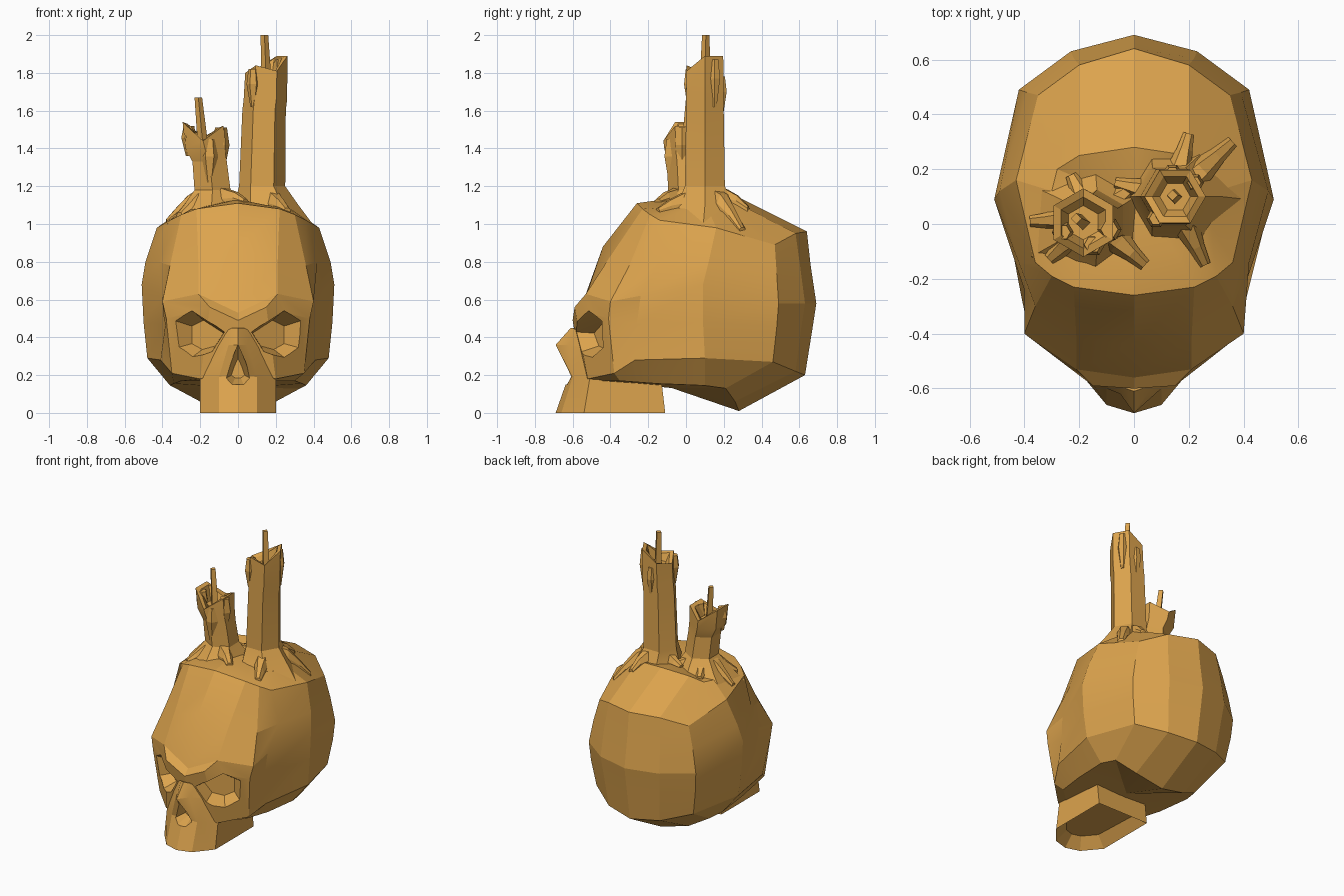
import bpy, bmesh
from math import sin, cos, pi, radians
from mathutils import Vector
from mathutils.bvhtree import BVHTree

if "Cube" in bpy.data.objects:
    bpy.data.objects.remove(bpy.data.objects["Cube"])

COLOUR = (0.72, 0.37, 0.075, 1)
wax_bone = bpy.data.materials.new("warm_ochre")
wax_bone.use_nodes = True
wax_bone.diffuse_color = COLOUR
shader = wax_bone.node_tree.nodes["Principled BSDF"]
shader.inputs["Base Color"].default_value = COLOUR
shader.inputs["Roughness"].default_value = 0.8


def activate(obj):
    bpy.ops.object.select_all(action="DESELECT")
    obj.select_set(True)
    bpy.context.view_layer.objects.active = obj


def finish(bm, name):
    bmesh.ops.recalc_face_normals(bm, faces=bm.faces)
    mesh = bpy.data.meshes.new(name)
    bm.to_mesh(mesh)
    bm.free()
    mesh.materials.append(wax_bone)
    obj = bpy.data.objects.new(name, mesh)
    bpy.context.collection.objects.link(obj)
    return obj


def loft(rings):
    """Skin closed rings of equal length; returns the mesh and its two caps."""
    bm = bmesh.new()
    rows = [[bm.verts.new(p) for p in ring] for ring in rings]
    n = len(rows[0])
    for a, b in zip(rows, rows[1:]):
        for i in range(n):
            j = (i + 1) % n
            bm.faces.new((a[i], a[j], b[j], b[i]))
    caps = [bm.faces.new(rows[0]), bm.faces.new(rows[-1])]
    bmesh.ops.recalc_face_normals(bm, faces=bm.faces)
    return bm, caps


def mirrored(half):
    return half + [(-x, y, z) for x, y, z in reversed(half) if x > 0]


def smooth(obj, angle):
    activate(obj)
    bpy.ops.object.shade_smooth_by_angle(angle=radians(angle))


# Cranium: half rings from the back centre round the left side to the front
crown = [(0, .28, 1.14), (.2, .25, 1.12), (.28, .2, 1.08), (.3, .12, 1.07),
         (.28, 0, 1.08), (.22, -.08, 1.09), (.15, -.1, 1.1), (0, -.12, 1.13)]
crown_edge = [(0, .64, .96), (.2, .58, .95), (.35, .47, .89), (.43, .16, .98),
              (.36, -.14, 1.02), (.3, -.19, 1.05), (.22, -.23, 1.08), (0, -.26, 1.11)]
forehead = [(0, .66, .78), (.22, .605, .77), (.39, .48, .74), (.49, .12, .8),
            (.42, -.14, .8), (.36, -.3, .78), (.21, -.42, .8), (0, -.44, .88)]
brow_top = [(0, .69, .58), (.23, .63, .58), (.42, .49, .58), (.51, .09, .68),
            (.4, -.24, .62), (.4, -.4, .59), (.21, -.53, .63), (0, -.56, .53)]
brow = [(0, .67, .45), (.22, .61, .45), (.41, .48, .45), (.5, .09, .48),
        (.39, -.26, .47), (.38, -.41, .5), (.15, -.59, .56), (0, -.6, .49)]
cheek = [(0, .63, .2), (.2, .58, .22), (.38, .46, .27), (.48, .1, .29),
         (.41, -.27, .28), (.35, -.38, .21), (.2, -.52, .18), (0, -.56, .25)]
base = [(0, .28, .01), (.2, .26, .06), (.33, .21, .13), (.36, .1, .145),
        (.34, -.15, .155), (.3, -.35, .17), (.18, -.46, .17), (0, -.46, .18)]
bm, caps = loft([mirrored(r) for r in
                 (crown, crown_edge, forehead, brow_top, brow, cheek, base)])
bmesh.ops.poke(bm, faces=caps)
surface = BVHTree.FromBMesh(bm)
cranium = finish(bm, "cranium")

# Upper jaw and nose bridge, hollow underneath
jaw_foot = [(.2, -.11, 0), (.2, -.54, 0), (.1, -.66, 0), (0, -.69, 0)]
jaw_top = [(.2, -.13, .17), (.2, -.51, .18), (.1, -.6, .19), (0, -.62, .2)]
nose_tip = [(.13, -.3, .33), (.13, -.54, .34), (.05, -.62, .36), (0, -.69, .36)]
nose_root = [(.07, -.3, .43), (.07, -.57, .43), (.03, -.6, .45), (0, -.61, .45)]
bm, caps = loft([mirrored(r) for r in (jaw_foot, jaw_top, nose_tip, nose_root)])
bmesh.ops.inset_region(bm, faces=[caps[0]], thickness=.07)
bmesh.ops.translate(bm, verts=caps[0].verts, vec=(0, 0, .07))
jaw = finish(bm, "upper_jaw")


# Tapered cutters for the sockets and the nose opening
def cutter(name, outline, centre, normal, out, depth, spread, shrink):
    c, n = Vector(centre), Vector(normal).normalized()
    plane = []
    for x, z in outline:
        y = c.y - (x - c.x) * n.x / n.y
        plane.append(Vector((x, y, z)))
    rings = [[c + (p - c) * s + n * d for p in plane]
             for s, d in ((spread, out), (1, 0), (shrink, -depth))]
    obj = finish(loft(rings)[0], name)
    obj.hide_render = True
    return obj


eye = [(.07, .43), (.24, .54), (.34, .49), (.34, .34), (.25, .29), (.14, .32)]
nostril = [(0, .36), (.04, .27), (.07, .18), (.03, .15),
           (-.03, .15), (-.07, .18), (-.04, .27)]
cutters = [cutter("nose_cutter", nostril, (0, -.63, .22), (0, -1, 0), .15, .09, 1, .5)]
for side in (1, -1):
    cutters.append(cutter("eye_cutter", [(side * x, z) for x, z in eye],
                          (side * .22, -.52, .41), (side * .5, -.87, 0),
                          .15, .1, 1.15, .62))
for target in (cranium, jaw):
    activate(target)
    for c in cutters:
        mod = target.modifiers.new("opening", "BOOLEAN")
        mod.operation, mod.solver, mod.object = "DIFFERENCE", "EXACT", c
        bpy.ops.object.modifier_apply(modifier=mod.name)
    smooth(target, 16)
for c in cutters:
    bpy.data.objects.remove(c)


# Candles: six-sided stems with a ragged, hollow rim and a bent wick
def hexagon(x, y, z, r, turn, ragged=(0,) * 6):
    return [(x + r * cos(turn + i * pi / 3), y + r * sin(turn + i * pi / 3), z + h)
            for i, h in enumerate(ragged)]


def candle(name, stem, turn, ragged, wick_tip):
    rings = [hexagon(*s, turn) for s in stem[:-1]]
    x, y, z, r = stem[-1]
    rings.append(hexagon(x, y, z, r, turn, ragged))
    rings.append(hexagon(x, y, z - .01, r * .75, turn, ragged))
    rings.append(hexagon(x, y, z - .05, r * .5, turn))
    smooth(finish(loft(rings)[0], name), 15)
    wick = [[(p[0] + s * a, p[1] + s * b, p[2])
             for a, b in ((1, 0), (0, 1), (-1, 0), (0, -1))]
            for p, s in (((x, y, z - .07), .028), (wick_tip, .02))]
    finish(loft(wick)[0], name + "_wick")


def ground(x, y):
    return surface.ray_cast(Vector((x, y, 3)), Vector((0, 0, -1)))[0].z


# Wax runs: flat-topped tapering ridges that follow the cranium outwards
def wax_run(start, end):
    a, b = Vector(start), Vector(end)
    across = (b - a).orthogonal().normalized()
    rings = []
    for t, width, height in ((.1, .08, .12), (.5, .06, .07),
                             (.75, .04, .04), (1, .028, .015)):
        p = a.lerp(b, t)
        z = ground(p.x, p.y)
        rings.append([(*(p + across * width * s).xy, z + h) for s, h in
                      ((1, -.05), (1, height * .3), (.5, height),
                       (-.5, height), (-1, height * .3), (-1, -.05))])
    finish(loft(rings)[0], "wax_run")


candle("tall_candle",
       [(.16, .09, .98, .25), (.15, .1, 1.1, .17), (.128, .1, 1.2, .122),
        (.138, .1, 1.6, .115), (.145, .1, 1.66, .115), (.15, .1, 1.82, .112)],
       0, (.07, .07, 0, -.02, .02, -.01), (.14, .105, 2))
candle("short_candle",
       [(-.15, .01, 1, .26), (-.14, .015, 1.1, .17), (-.135, .015, 1.18, .11),
        (-.15, .005, 1.33, .105), (-.175, .005, 1.4, .12), (-.185, .005, 1.48, .125)],
       radians(30), (.04, -.02, .06, .06, -.04, .04), (-.21, .02, 1.67))

runs = {(.14, .1): [(.2, .33), (.36, .3), (.26, -.15), (-.07, .15)],
        (-.15, .02): [(-.38, .01), (-.31, -.13), (.04, -.15), (-.23, .18), (0, .14)]}
for root, ends in runs.items():
    for end in ends:
        wax_run((*root, 0), (*end, 0))


# Hanging drips on the stems, as slim tapered wedges
def drip(x, y, top, bottom, size):
    rings = [hexagon(x, y, z, r, 0) for z, r in
             ((top, size * .7), (top * .6 + bottom * .4, size), (bottom, size * .4))]
    finish(loft(rings)[0], "wax_drip")


drip(.22, .15, 1.87, 1.62, .035)
drip(.08, .02, 1.82, 1.62, .035)
drip(.14, .185, 1.78, 1.58, .035)
drip(-.15, -.075, 1.45, 1.22, .045)
drip(-.09, -.02, 1.51, 1.28, .045)
drip(-.26, -.03, 1.52, 1.36, .04)
